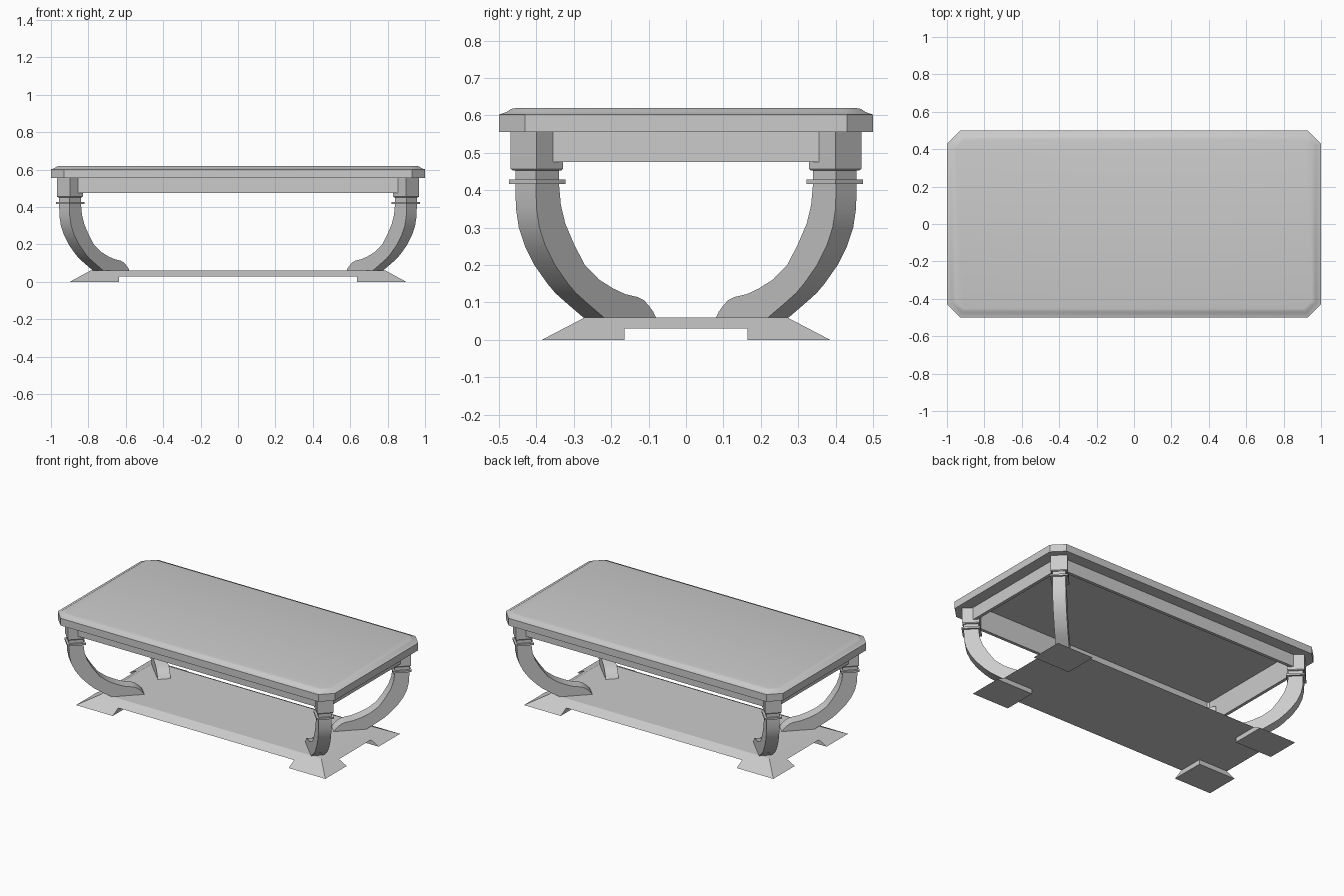
import bpy, bmesh, math
from mathutils import Vector

if "Cube" in bpy.data.objects:
    bpy.data.objects.remove(bpy.data.objects["Cube"])

R = math.sqrt(0.5)


def loft(name, loops, caps=True, closed=False, smooth=0, signs=((1, 1),)):
    """Skin a list of equal-length loops, repeated for each (sx, sy) mirror."""
    bm = bmesh.new()
    for sx, sy in signs:
        rings = [[bm.verts.new((p[0] * sx, p[1] * sy, p[2])) for p in lp] for lp in loops]
        pairs = list(zip(rings, rings[1:]))
        if closed:
            pairs.append((rings[-1], rings[0]))
        for a, b in pairs:
            n = len(a)
            for i in range(n):
                j = (i + 1) % n
                bm.faces.new((a[i], a[j], b[j], b[i]))
        if caps:
            bm.faces.new(rings[0][::-1])
            bm.faces.new(rings[-1])
    bmesh.ops.recalc_face_normals(bm, faces=bm.faces[:])
    me = bpy.data.meshes.new(name)
    bm.to_mesh(me)
    bm.free()
    ob = bpy.data.objects.new(name, me)
    bpy.context.collection.objects.link(ob)
    if smooth:
        bpy.context.view_layer.objects.active = ob
        ob.select_set(True)
        bpy.ops.object.shade_smooth_by_angle(angle=math.radians(smooth))
        ob.select_set(False)
    return ob


def rect(x0, x1, y0, y1, z):
    return [(x0, y0, z), (x1, y0, z), (x1, y1, z), (x0, y1, z)]


def box_loop(hx, hy, z):
    return rect(-hx, hx, -hy, hy, z)


def octagon(hx, hy, c, z):
    return [(hx - c, -hy, z), (hx, -hy + c, z), (hx, hy - c, z), (hx - c, hy, z),
            (-hx + c, hy, z), (-hx, hy - c, z), (-hx, -hy + c, z), (-hx + c, -hy, z)]


def diamond(t, w, d, z):
    """Rectangle turned 45 degrees; t = y of the outer face centre on the leg diagonal."""
    o = Vector((t + 0.5, t))
    out, side = Vector((R, R)), Vector((R, -R))
    pts = [o + side * w / 2, o - side * w / 2,
           o - side * w / 2 - out * d, o + side * w / 2 - out * d]
    return [(p.x, p.y, z) for p in pts]


corners = [(sx, sy) for sx in (1, -1) for sy in (1, -1)]

# Table top: clipped corners, moulded edge, recessed underside
edge = [(0, 0.555), (0, 0.602), (0.01, 0.605), (0.022, 0.610), (0.032, 0.617), (0.048, 0.62)]
top = [octagon(0.905, 0.405, 0.01, 0.617), octagon(0.905, 0.405, 0.01, 0.555)]
top += [octagon(1 - i, 0.5 - i, 0.07 - 0.586 * i, z) for i, z in edge]
loft("table_top", top, smooth=35)

# Apron frame
loft("apron", [box_loop(0.925, 0.425, 0.475), box_loop(0.925, 0.425, 0.556),
               box_loop(0.905, 0.405, 0.556), box_loop(0.905, 0.405, 0.475)],
     caps=False, closed=True)

# Corner blocks with a small eased bottom edge
loft("leg_block", [diamond(0.431, 0.09, 0.092, 0.452), diamond(0.434, 0.098, 0.1, 0.457),
                   diamond(0.434, 0.098, 0.1, 0.556)], signs=corners)

# Collar ring around each leg
loft("leg_collar", [diamond(0.437, 0.104, 0.111, 0.417), diamond(0.437, 0.104, 0.111, 0.428)],
     signs=corners)

# Curved legs: silhouette in the diagonal plane (t, z), given thickness across it
outer = [(0.4285, 0.455), (0.4285, 0.40), (0.427, 0.35), (0.4195, 0.30), (0.403, 0.25),
         (0.378, 0.20), (0.343, 0.15), (0.322, 0.125), (0.294, 0.10), (0.2475, 0.06)]
inner = [(0.108, 0.06), (0.115, 0.075), (0.126, 0.09), (0.139, 0.105), (0.156, 0.114),
         (0.19, 0.122), (0.222, 0.137), (0.26, 0.161), (0.298, 0.20), (0.326, 0.254),
         (0.350, 0.31), (0.362, 0.36), (0.3665, 0.41), (0.3665, 0.455)]
h = 0.0275
sides = [[(t + 0.5 + s * h, t - s * h, z) for t, z in outer + inner] for s in (1, -1)]
loft("curved_leg", sides, smooth=30, signs=corners)

# Base shelf with sloping edges
loft("base_shelf", [box_loop(0.845, 0.3275, 0.03), box_loop(0.79, 0.27, 0.06)])

# Sloping feet under the shelf corners
loft("base_foot", [rect(0.635, 0.9, 0.165, 0.385, 0),
                   rect(0.635, 0.845, 0.165, 0.3275, 0.03)], signs=corners)
